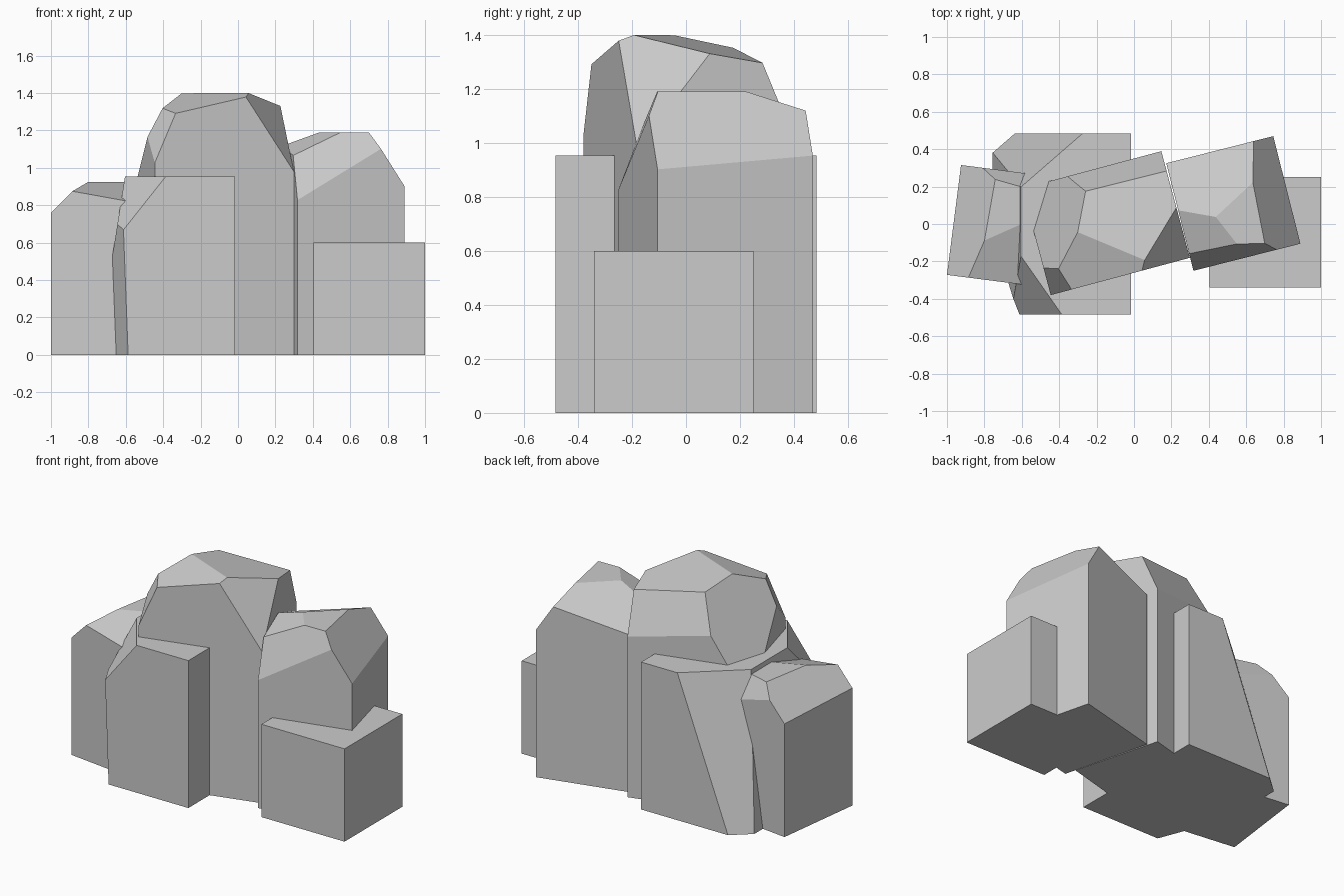
import bpy, bmesh
from math import radians, sin, cos
from mathutils import Vector, Matrix

cube = bpy.data.objects.get("Cube")
if cube:
    bpy.data.objects.remove(cube, do_unlink=True)

# Single stone colour
stone = bpy.data.materials.new("grey_stone")
stone.use_nodes = True
stone.diffuse_color = (0.6, 0.6, 0.6, 1)
shader = stone.node_tree.nodes["Principled BSDF"]
shader.inputs["Base Color"].default_value = stone.diffuse_color


def block(corner, width, depth, height, turn=0):
    """Upright block on the ground, turned about its front left-hand corner."""
    bm = bmesh.new()
    bmesh.ops.create_cube(bm, size=1)
    bmesh.ops.translate(bm, verts=bm.verts, vec=Vector((1, 1, 1)) / 2)
    bmesh.ops.scale(bm, verts=bm.verts, vec=(width, depth, height))
    bm.transform(Matrix.Translation((*corner, 0)) @ Matrix.Rotation(radians(turn), 4, "Z"))
    return bm


def chip(bm, heading, tilt, reach):
    """Slice off all beyond a plane facing heading (from +x) and tilted upward."""
    heading, tilt = radians(heading), radians(tilt)
    normal = Vector((cos(heading) * cos(tilt), sin(heading) * cos(tilt), sin(tilt)))
    bmesh.ops.bisect_plane(bm, geom=bm.verts[:] + bm.edges[:] + bm.faces[:],
                           plane_co=normal * reach, plane_no=normal, clear_outer=True)
    rim = [edge for edge in bm.edges if edge.is_boundary]
    if rim:
        bmesh.ops.edgeloop_fill(bm, edges=rim)


def finish(bm, name):
    """Turn the chipped block into a flat-shaded stone object."""
    bmesh.ops.recalc_face_normals(bm, faces=bm.faces[:])
    mesh = bpy.data.meshes.new(name)
    bm.to_mesh(mesh)
    bm.free()
    mesh.materials.append(stone)
    bpy.context.collection.objects.link(bpy.data.objects.new(name, mesh))


# Low plain block
low = block(corner=(0.405, -0.34), width=0.595, depth=0.59, height=0.6)
finish(low, "low_block")

# Side rock
side = block(corner=(0.318, -0.25), width=0.59, depth=0.593, height=1.19, turn=14.2)
chip(side, heading=-89, tilt=21, reach=0.535)   # front
chip(side, heading=11, tilt=33, reach=1.207)    # outer side
chip(side, heading=133, tilt=66, reach=0.977)   # back of the top
chip(side, heading=-142, tilt=62, reach=0.878)  # inner side of the top
finish(side, "side_rock")

# Central rock, the tallest
central = block(corner=(-0.445, -0.38), width=0.77, depth=0.59, height=1.5, turn=15)
chip(central, heading=-113, tilt=70, reach=1.368)  # front of the crown
chip(central, heading=68, tilt=78, reach=1.336)    # back of the crown
chip(central, heading=-25, tilt=27, reach=0.754)   # front corner toward the side rock
chip(central, heading=101, tilt=23, reach=0.732)   # back
chip(central, heading=163, tilt=27, reach=0.88)    # outer side
chip(central, heading=-143, tilt=22, reach=0.926)  # outer front corner
finish(central, "central_rock")

# Long flat-topped rock running front to back
long_rock = block(corner=(-0.8, -0.483), width=0.783, depth=0.966, height=0.953)
chip(long_rock, heading=-145, tilt=33, reach=1.017)  # upper front corner
chip(long_rock, heading=-159, tilt=-2, reach=0.721)  # lower front corner
chip(long_rock, heading=180, tilt=9, reach=0.746)    # outer side
chip(long_rock, heading=131, tilt=14, reach=0.76)    # back corner
finish(long_rock, "long_rock")

# Outer rock leaning against the long one
outer = block(corner=(-1, -0.272), width=0.5, depth=0.592, height=0.925, turn=-7.3)
chip(outer, heading=170, tilt=45, reach=1.2)    # outer side
chip(outer, heading=-66, tilt=71, reach=0.795)  # front of the top
chip(outer, heading=74, tilt=28, reach=0.456)   # back of the top
finish(outer, "outer_rock")
